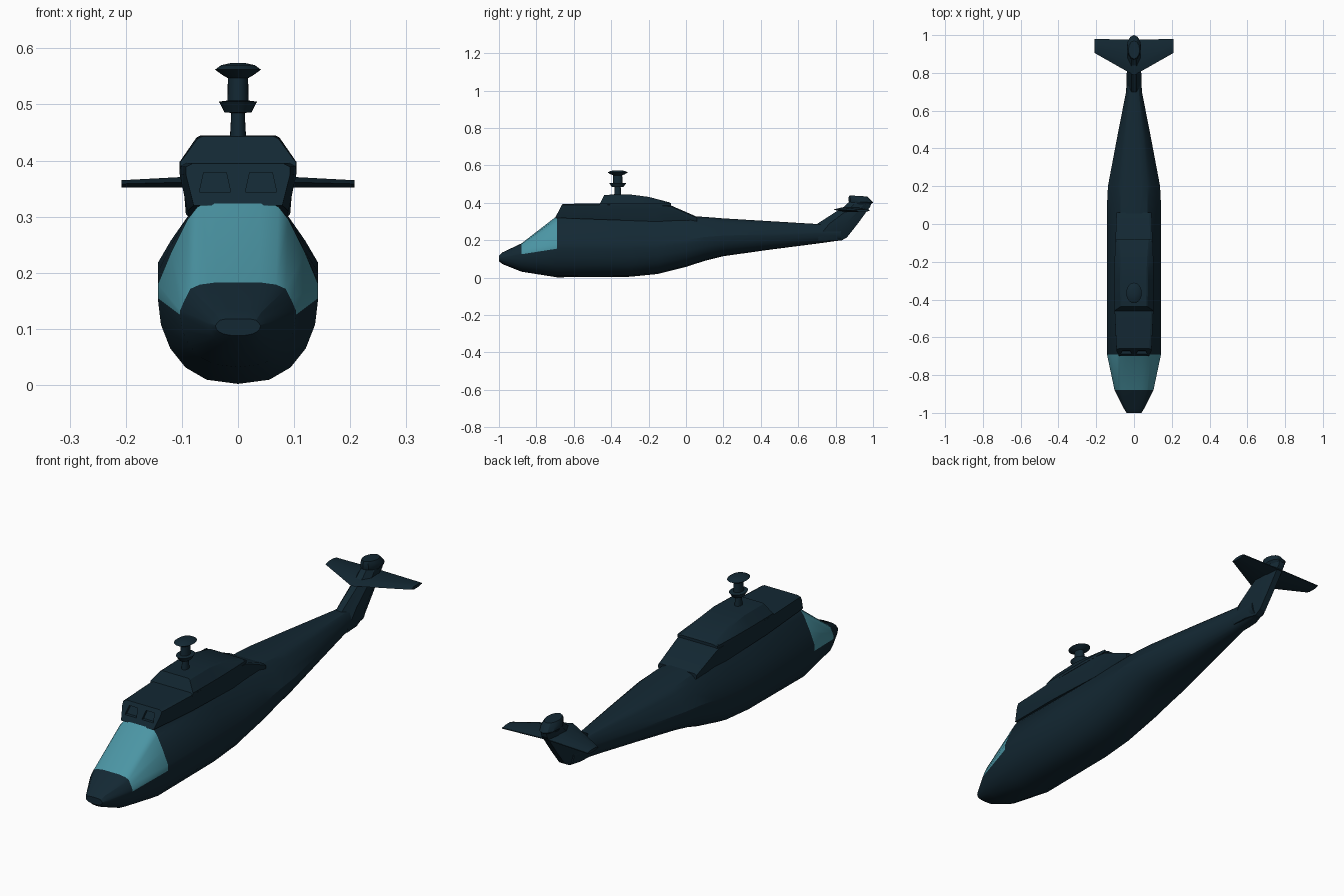
import bpy, bmesh, math

if "Cube" in bpy.data.objects:
    bpy.data.objects.remove(bpy.data.objects["Cube"])


def material(name, rgb):
    m = bpy.data.materials.new(name)
    m.diffuse_color = (*rgb, 1)
    m.use_nodes = True
    m.node_tree.nodes["Principled BSDF"].inputs["Base Color"].default_value = m.diffuse_color
    return m


navy = material("dark_navy_paint", (0.0065, 0.021, 0.033))
teal = material("teal_glass", (0.07, 0.30, 0.37))


def loft(name, rings, angle=25):
    """Skin a list of equal-length closed rings and cap both ends."""
    bm = bmesh.new()
    vs = [[bm.verts.new(p) for p in r] for r in rings]
    n = len(rings[0])
    for a, b in zip(vs, vs[1:]):
        for i in range(n):
            j = (i + 1) % n
            bm.faces.new((a[i], a[j], b[j], b[i]))
    bm.faces.new(vs[0])
    bm.faces.new(vs[-1])
    bmesh.ops.recalc_face_normals(bm, faces=bm.faces)
    me = bpy.data.meshes.new(name)
    bm.to_mesh(me)
    bm.free()
    ob = bpy.data.objects.new(name, me)
    bpy.context.collection.objects.link(ob)
    me.materials.append(navy)
    smooth(ob, angle)
    return ob


def smooth(ob, angle):
    bpy.ops.object.select_all(action='DESELECT')
    ob.select_set(True)
    bpy.context.view_layer.objects.active = ob
    bpy.ops.object.shade_smooth_by_angle(angle=math.radians(angle))


def mirrored(half):
    """Half ring from top centre to bottom centre -> full ring."""
    return half + [(-x, y, z) for x, y, z in half[-2:0:-1]]


# Fuselage: rounded belly, tapered upper sides
def body_ring(y, w, wt, zt, zm, zb):
    h = zt - zm
    half = [(0, y, zt), (0.45 * wt, y, zt), (0.8 * wt, y, zm + 0.93 * h),
            (wt, y, zm + 0.8 * h), (wt + 0.56 * (w - wt), y, zm + 0.46 * h),
            (w, y, zm + 0.14 * h), (w, y, zm)]
    for k in range(1, 6):
        t = math.radians(18 * k)
        x = 0 if k == 5 else w * math.cos(t) ** 0.8
        half.append((x, y, zm - (zm - zb) * math.sin(t)))
    return mirrored(half)


stations = [
    (-1.00, .040, .032, .118, .105, .088),
    (-0.98, .052, .042, .136, .107, .072),
    (-0.88, .103, .085, .183, .125, .032),
    (-0.69, .143, .090, .330, .155, .002),
    (-0.30, .143, .090, .330, .155, .005),
    (-0.15, .143, .090, .330, .160, .020),
    (0.00, .143, .090, .330, .180, .058),
    (0.10, .143, .090, .325, .200, .090),
    (0.20, .138, .090, .317, .210, .115),
    (0.45, .091, .062, .302, .222, .150),
    (0.70, .042, .032, .287, .235, .182),
    (0.83, .036, .026, .280, .240, .200),
]
body = loft("fuselage", [body_ring(*s) for s in stations])

# Windscreen: upper faces of the cabin front
body.data.materials.append(teal)
for f in body.data.polygons:
    if -0.86 < f.center.y < -0.70 and f.center.z > 0.142:
        f.material_index = 1


# Engine cowl: low housing along the roof, with a raked front
def cowl_ring(y, w, zt, zb, rake=0.0):
    pts = [(0, zt), (w - .012, zt), (w, zt - .006), (w, zt - .02),
           (w - .014, zb), (0, zb)]
    return mirrored([(x, y + rake * (z - zb), z) for x, z in pts])


cowl = loft("engine_cowl", [
    cowl_ring(-.70, .093, .395, .32, .53),
    cowl_ring(-.43, .104, .396, .31),
    cowl_ring(-.16, .101, .394, .30),
    cowl_ring(-.08, .098, .386, .30),
    cowl_ring(.06, .093, .325, .29)], 20)

# Air intakes: two recesses cut in the cowl front
for side in (-1, 1):
    outline = [(.013, .344), (.069, .344), (.061, .379), (.021, .379)]
    cutter = loft("intake_cutter", [
        [(side * x, -.70 + .53 * (z - .32) + d, z) for x, z in outline]
        for d in (-.03, .014)])
    cutter.hide_render = True
    mod = cowl.modifiers.new("intake", 'BOOLEAN')
    mod.operation = 'DIFFERENCE'
    mod.solver = 'EXACT'
    mod.object = cutter
    bpy.context.view_layer.objects.active = cowl
    bpy.ops.object.modifier_apply(modifier=mod.name)
    bpy.data.objects.remove(cutter)
smooth(cowl, 20)


# Gearbox fairing: chamfered hump on top of the cowl
def hump_ring(y, w, wt, zt, rake=0.0):
    zb = .385
    pts = [(0, zt), (wt - .008, zt), (wt, zt - .004), (w, zb + .012),
           (w, zb), (0, zb)]
    return mirrored([(x, y + rake * (z - zb), z) for x, z in pts])


loft("gearbox_fairing", [
    hump_ring(-.465, .103, .072, .443, .5),
    hump_ring(-.30, .1045, .074, .445),
    hump_ring(-.20, .103, .076, .432),
    hump_ring(-.09, .099, .084, .403),
    hump_ring(-.08, .097, .085, .398)], 20)


# Rotor mast and hub, stretched front to back
def ellipse(cy, rx, ry, z, n=20, tilt=0.0):
    ring = []
    for i in range(n):
        a = 2 * math.pi * i / n
        dy = ry * math.sin(a)
        ring.append((rx * math.cos(a), cy + dy, z - tilt * dy))
    return ring


mast = [(.015, .43), (.012, .485), (.024, .486), (.028, .494), (.034, .505),
        (.019, .507), (.018, .547), (.027, .552), (.041, .562),
        (.030, .570), (.012, .574)]
loft("rotor_mast", [ellipse(-.365, r, r * 1.33, z) for r, z in mast], 30)


# Tail fin: swept, with pointed leading and trailing edges
def fin_ring(z, y0, y1, w=.04):
    e, d = .014, y1 - y0
    return [(e, y0, z), (w, y0 + .3 * d, z), (w * .9, y0 + .7 * d, z),
            (e, y1, z), (-e, y1, z), (-w * .9, y0 + .7 * d, z),
            (-w, y0 + .3 * d, z), (-e, y0, z)]


loft("tail_fin", [fin_ring(.198, .66, .83, .034), fin_ring(.215, .64, .86),
                  fin_ring(.287, .70, .917, .04), fin_ring(.38, .845, .985, .034),
                  fin_ring(.405, .872, .992, .03)], 20)

# Tail fin cap
loft("tail_cap", [ellipse(.93, .028, .055, .39, 12),
                  ellipse(.935, .038, .065, .405, 12, .05),
                  ellipse(.930, .037, .060, .422, 12, .15),
                  ellipse(.922, .030, .048, .437, 12, .06)], 25)


# Horizontal stabiliser
def stab_ring(x, y0, y1, z0, z1):
    zc, d = (z0 + z1) / 2, y1 - y0
    return [(x, y0, zc), (x, y0 + .25 * d, z1), (x, y0 + .7 * d, z1),
            (x, y1, zc + .002), (x, y1, zc - .002),
            (x, y0 + .7 * d, z0), (x, y0 + .25 * d, z0)]


loft("stabiliser", [stab_ring(-.208, .905, .98, .352, .365),
                    stab_ring(0, .787, .975, .352, .376),
                    stab_ring(.208, .905, .98, .352, .365)], 20)
